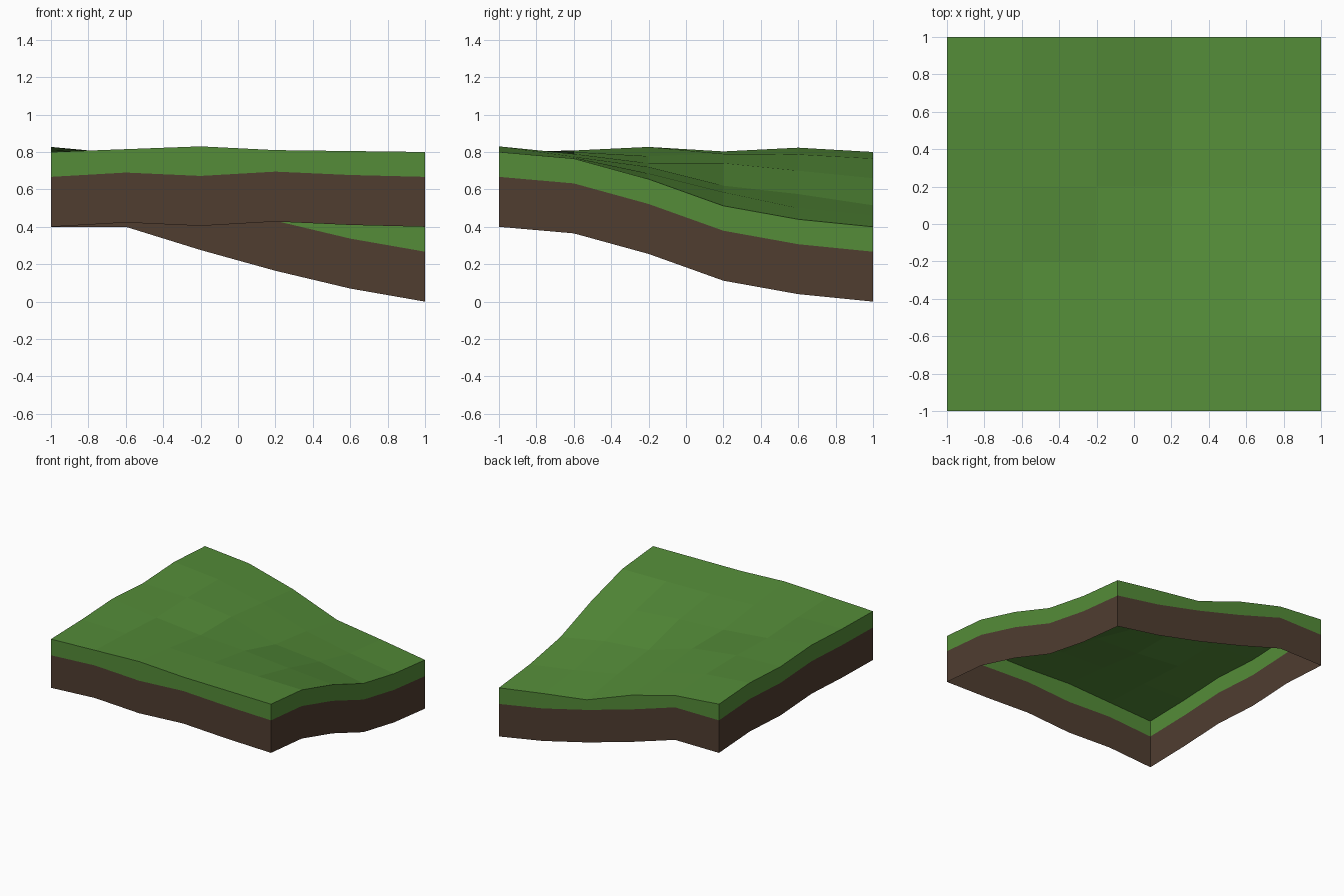
import bpy

if "Cube" in bpy.data.objects:
    bpy.data.objects.remove(bpy.data.objects["Cube"])

STEPS = [-1, -0.6, -0.2, 0.2, 0.6, 1]
GRASS_DEPTH, TOTAL_DEPTH = 0.133, 0.4

# Ground height for each row, from front (y=-1) to back (y=1)
GROUND = [
    [0.80, 0.815, 0.83, 0.81, 0.805, 0.80],
    [0.808, 0.80, 0.79, 0.775, 0.77, 0.765],
    [0.827, 0.778, 0.74, 0.72, 0.685, 0.655],
    [0.803, 0.79, 0.74, 0.62, 0.585, 0.512],
    [0.823, 0.787, 0.70, 0.575, 0.50, 0.44],
    [0.80, 0.765, 0.66, 0.515, 0.46, 0.40],
]
# The cut faces at front and back undulate differently from the ground edge
FRONT_CUT = [0.80, 0.823, 0.805, 0.828, 0.81, 0.80]
BACK_CUT = [0.80, 0.80, 0.676, 0.565, 0.47, 0.40]


def material(name, rgb):
    m = bpy.data.materials.new(name)
    m.diffuse_color = (*rgb, 1)
    m.use_nodes = True
    m.node_tree.nodes["Principled BSDF"].inputs["Base Color"].default_value = m.diffuse_color
    return m


def mesh_object(name, verts, faces, mat):
    me = bpy.data.meshes.new(name)
    me.from_pydata(verts, [], faces)
    me.materials.append(mat)
    ob = bpy.data.objects.new(name, me)
    bpy.context.collection.objects.link(ob)
    return ob


def perimeter(front, right, back, left):
    """Closed loop of points, counter-clockwise seen from above."""
    n = range(5)
    loop = [(STEPS[i], -1, front[i]) for i in n]
    loop += [(1, STEPS[i], right[i]) for i in n]
    loop += [(STEPS[5 - i], 1, back[5 - i]) for i in n]
    loop += [(-1, STEPS[5 - i], left[5 - i]) for i in n]
    return loop


def lowered(loop, depth):
    return [(x, y, z - depth) for x, y, z in loop]


def band(name, upper, lower, mat):
    n = len(upper)
    faces = [(i, n + i, n + (i + 1) % n, (i + 1) % n) for i in range(n)]
    mesh_object(name, upper + lower, faces, mat)


grass = material("grass green", (0.089, 0.262, 0.040))
soil = material("soil brown", (0.080, 0.047, 0.030))

# Sloping ground surface
verts = [(x, y, GROUND[j][i]) for j, y in enumerate(STEPS) for i, x in enumerate(STEPS)]
faces = [(j * 6 + i, j * 6 + i + 1, j * 6 + i + 7, j * 6 + i + 6)
         for j in range(5) for i in range(5)]
mesh_object("grass_surface", verts, faces, grass)

# Open-bottomed cut sides: a grass band over a soil band
left = [row[0] for row in GROUND]
right = [row[5] for row in GROUND]
rim = perimeter(GROUND[0], right, GROUND[5], left)
cut = perimeter(FRONT_CUT, right, BACK_CUT, left)
seam = lowered(cut, GRASS_DEPTH)
band("grass_edge", rim, seam, grass)
band("soil_edge", seam, lowered(cut, TOTAL_DEPTH), soil)
